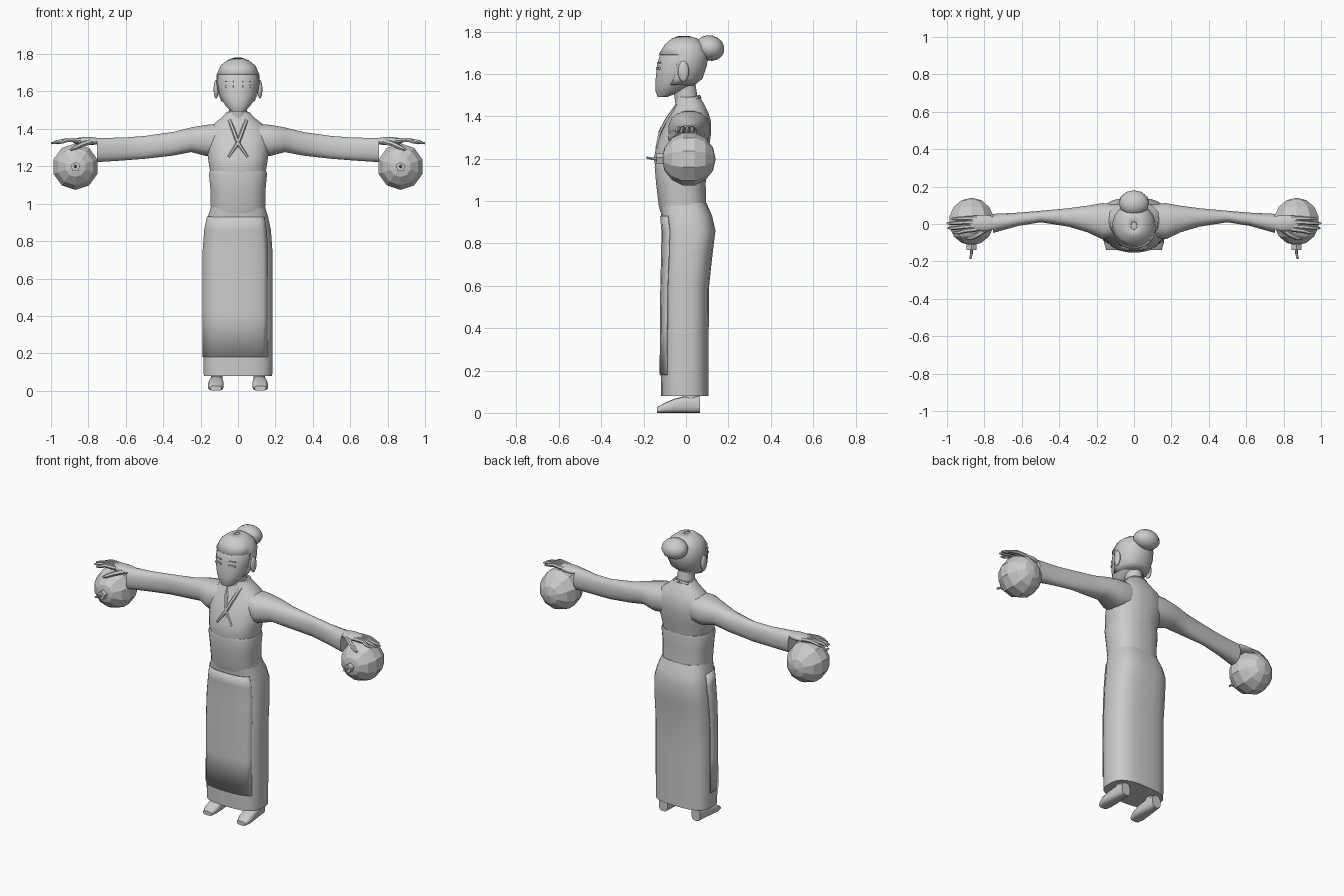
import bpy, bmesh, math
from mathutils import Vector

if "Cube" in bpy.data.objects:
    bpy.data.objects.remove(bpy.data.objects["Cube"])

GREY = bpy.data.materials.new("plain_grey")
GREY.diffuse_color = (0.6, 0.6, 0.6, 1)
GREY.use_nodes = True
GREY.node_tree.nodes["Principled BSDF"].inputs["Base Color"].default_value = GREY.diffuse_color


def finish(ob, smooth=True):
    ob.data.materials.clear()
    ob.data.materials.append(GREY)
    if smooth:
        bpy.ops.object.select_all(action='DESELECT')
        ob.select_set(True)
        bpy.context.view_layer.objects.active = ob
        bpy.ops.object.shade_smooth_by_angle(angle=math.radians(40))
    return ob


def from_bmesh(name, bm, smooth=True):
    bmesh.ops.recalc_face_normals(bm, faces=bm.faces)
    me = bpy.data.meshes.new(name)
    bm.to_mesh(me)
    bm.free()
    ob = bpy.data.objects.new(name, me)
    bpy.context.collection.objects.link(ob)
    return finish(ob, smooth)


def loft(name, rings, axis='z', s=1, n=20, p=2.4):
    """Skin superellipse rings (t, a, b, ra, rb) along an axis; s mirrors x."""
    bm = bmesh.new()
    loops = []
    for t, a, b, ra, rb in rings:
        loop = []
        for i in range(n):
            ang = 2 * math.pi * (i + 0.5) / n
            c, d = math.cos(ang), math.sin(ang)
            u = a + ra * math.copysign(abs(c) ** (2 / p), c)
            v = b + rb * math.copysign(abs(d) ** (2 / p), d)
            co = {'z': (s * u, v, t), 'x': (s * t, u, v), 'y': (s * u, t, v)}[axis]
            loop.append(bm.verts.new(co))
        loops.append(loop)
    for l0, l1 in zip(loops, loops[1:]):
        for i in range(n):
            j = (i + 1) % n
            bm.faces.new((l0[i], l0[j], l1[j], l1[i]))
    bm.faces.new(loops[0])
    bm.faces.new(loops[-1])
    return from_bmesh(name, bm)


def body_loft(name, rows, **kw):
    """Rows are (z, front y, back y, half width)."""
    return loft(name, [(z, 0, (f + k) / 2, w, (k - f) / 2) for z, f, k, w in rows], **kw)


def shell(name, src, rule, thick):
    """Thin layer over the faces of src chosen by a rule on their centres."""
    bm = bmesh.new()
    bm.from_mesh(src.data)
    drop = [f for f in bm.faces if len(f.verts) > 4 or not rule(f.calc_center_median())]
    bmesh.ops.delete(bm, geom=drop, context='FACES')
    ob = from_bmesh(name, bm)
    mod = ob.modifiers.new("layer", 'SOLIDIFY')
    mod.thickness, mod.offset = thick, 1
    return ob


def tube(name, pts, radii, s=1):
    cu = bpy.data.curves.new(name, 'CURVE')
    cu.dimensions, cu.bevel_depth, cu.bevel_resolution = '3D', 1, 1
    cu.use_fill_caps = True
    sp = cu.splines.new('POLY')
    sp.points.add(len(pts) - 1)
    for pt, (x, y, z), r in zip(sp.points, pts, radii):
        pt.co = (s * x, y, z, 1)
        pt.radius = r
    ob = bpy.data.objects.new(name, cu)
    bpy.context.collection.objects.link(ob)
    bpy.ops.object.select_all(action='DESELECT')
    ob.select_set(True)
    bpy.context.view_layer.objects.active = ob
    bpy.ops.object.convert(target='MESH')
    return finish(bpy.context.object)


def ball(name, loc, scale, seg=14, rings=9, rot=(0, 0, 0), smooth=True):
    bpy.ops.mesh.primitive_uv_sphere_add(segments=seg, ring_count=rings, radius=1,
                                         location=loc, rotation=rot)
    ob = bpy.context.object
    ob.name = name
    ob.scale = scale
    return finish(ob, smooth)


# Robe: skirt with front overlap, sash, upper body
skirt = body_loft("skirt", [
    (0.08, -0.118, 0.108, 0.184), (0.18, -0.120, 0.108, 0.186), (0.40, -0.119, 0.108, 0.186),
    (0.60, -0.117, 0.110, 0.186), (0.75, -0.113, 0.126, 0.185), (0.86, -0.112, 0.140, 0.177),
    (0.93, -0.118, 0.124, 0.162), (0.99, -0.125, 0.098, 0.143)], n=24, p=2.9)
shell("skirt_overlap", skirt,
      lambda c: c.y < 0.02 and c.x < 0.15 and 0.18 < c.z < 0.92, 0.005)
body_loft("sash", [
    (0.95, -0.122, 0.098, 0.146), (0.98, -0.130, 0.097, 0.147), (1.08, -0.142, 0.094, 0.149),
    (1.16, -0.149, 0.098, 0.157), (1.175, -0.146, 0.096, 0.152)], p=2.6)
body_loft("upper_robe", [
    (1.14, -0.143, 0.092, 0.145), (1.20, -0.153, 0.100, 0.155), (1.25, -0.143, 0.110, 0.163),
    (1.32, -0.120, 0.120, 0.170), (1.38, -0.090, 0.118, 0.165), (1.42, -0.067, 0.105, 0.140),
    (1.46, -0.050, 0.085, 0.088), (1.49, -0.045, 0.066, 0.060)])

# Crossed collar bands
for s, side in ((1, "left"), (-1, "right")):
    tube(f"collar_{side}", [(0, 0.062, 1.49), (0.045, 0.05, 1.485), (0.06, 0, 1.475),
                            (0.045, -0.045, 1.445), (0.022, -0.088, 1.385),
                            (0, -0.12, 1.325), (-0.05, -0.138, 1.25)],
         [0.011] * 6 + [0.007], s)

# Head, hair and neck
loft("neck", [(1.42, 0, 0.01, 0.056, 0.055), (1.49, 0, 0.0, 0.05, 0.055),
              (1.57, 0, -0.012, 0.05, 0.055)], p=2)
head = body_loft("head", [
    (1.492, -0.135, -0.085, 0.034), (1.52, -0.145, -0.015, 0.064), (1.55, -0.146, 0.035, 0.084),
    (1.58, -0.144, 0.074, 0.098), (1.64, -0.138, 0.094, 0.110), (1.69, -0.125, 0.100, 0.109),
    (1.735, -0.096, 0.084, 0.090), (1.762, -0.065, 0.050, 0.055), (1.774, -0.030, 0.010, 0.015)],
    p=2.25)
shell("hair", head, lambda c: c.z > 1.69 or (c.y > -0.05 and c.z > 1.55), 0.006)
ball("hair_bun", (0, 0.112, 1.722), (0.082, 0.07, 0.06), rot=(math.radians(-15), 0, 0), seg=12, rings=8)

for s, side in ((1, "left"), (-1, "right")):
    # Face details and ears
    ball(f"ear_{side}", (s * 0.117, -0.012, 1.612), (0.014, 0.026, 0.05), 10, 7)
    for part, z, y, h in (("eye", 1.626, -0.131, 0.012), ("brow", 1.653, -0.127, 0.007)):
        bpy.ops.mesh.primitive_cube_add(size=1, location=(s * 0.047, y, z),
                                        rotation=(0, 0, s * math.radians(15)))
        plate = bpy.context.object
        plate.name = f"{part}_{side}"
        plate.scale = (0.046, 0.008, h)
        finish(plate, False)

    # Sleeve
    loft(f"sleeve_{side}", [
        (0.08, 0.02, 1.345, 0.085, 0.085), (0.17, 0.015, 1.338, 0.098, 0.085),
        (0.25, 0.027, 1.342, 0.072, 0.067), (0.35, 0.035, 1.320, 0.050, 0.064),
        (0.50, 0.040, 1.301, 0.031, 0.062), (0.62, 0.025, 1.292, 0.036, 0.062),
        (0.755, 0.003, 1.287, 0.052, 0.066)], axis='x', s=s, n=16)

    # Hand resting on the ball
    ball(f"palm_{side}", (s * 0.805, 0.005, 1.335), (0.085, 0.045, 0.022))
    fingers = [(0.032, 0.028, 0.975), (0.012, 0.004, 1.0), (-0.010, -0.022, 0.995),
               (-0.028, -0.046, 0.965)]
    for i, (y0, y1, x1) in enumerate(fingers):
        tube(f"finger_{side}_{i + 1}", [(0.84, y0, 1.338), (0.91, (y0 + y1) / 2, 1.341),
                                        (x1 - 0.03, y1, 1.331), (x1, y1, 1.322)],
             [0.013, 0.012, 0.010, 0.005], s)
    tube(f"thumb_{side}", [(0.78, -0.02, 1.333), (0.83, -0.055, 1.318), (0.87, -0.075, 1.300),
                           (0.895, -0.08, 1.288)], [0.016, 0.014, 0.012, 0.006], s)

    # Faceted ball with cap and fuse pointing forwards
    ball(f"round_ball_{side}", (s * 0.869, 0.013, 1.198), (0.127, 0.127, 0.127),
         10, 7, (math.pi / 2, 0, 0), False)
    bpy.ops.mesh.primitive_cylinder_add(vertices=5, radius=0.027, depth=0.05,
                                        location=(s * 0.869, -0.115, 1.198),
                                        rotation=(math.pi / 2, 0, 0))
    bpy.context.object.name = f"ball_cap_{side}"
    finish(bpy.context.object, False)
    tube(f"fuse_{side}", [(0.869, -0.13, 1.198), (0.869, -0.16, 1.200), (0.876, -0.185, 1.205)],
         [0.008, 0.007, 0.006], s)

    # Foot and ankle
    loft(f"foot_{side}", [
        (0.066, 0.115, 0.040, 0.030, 0.040), (0.0, 0.116, 0.040, 0.036, 0.040),
        (-0.05, 0.117, 0.034, 0.041, 0.034), (-0.10, 0.119, 0.024, 0.042, 0.024),
        (-0.138, 0.119, 0.013, 0.030, 0.013)], axis='y', s=s, n=14, p=3)
    loft(f"ankle_{side}", [(0.04, 0.115, 0.02, 0.03, 0.038), (0.16, 0.11, 0.02, 0.034, 0.04)],
         s=s, n=12, p=2)
